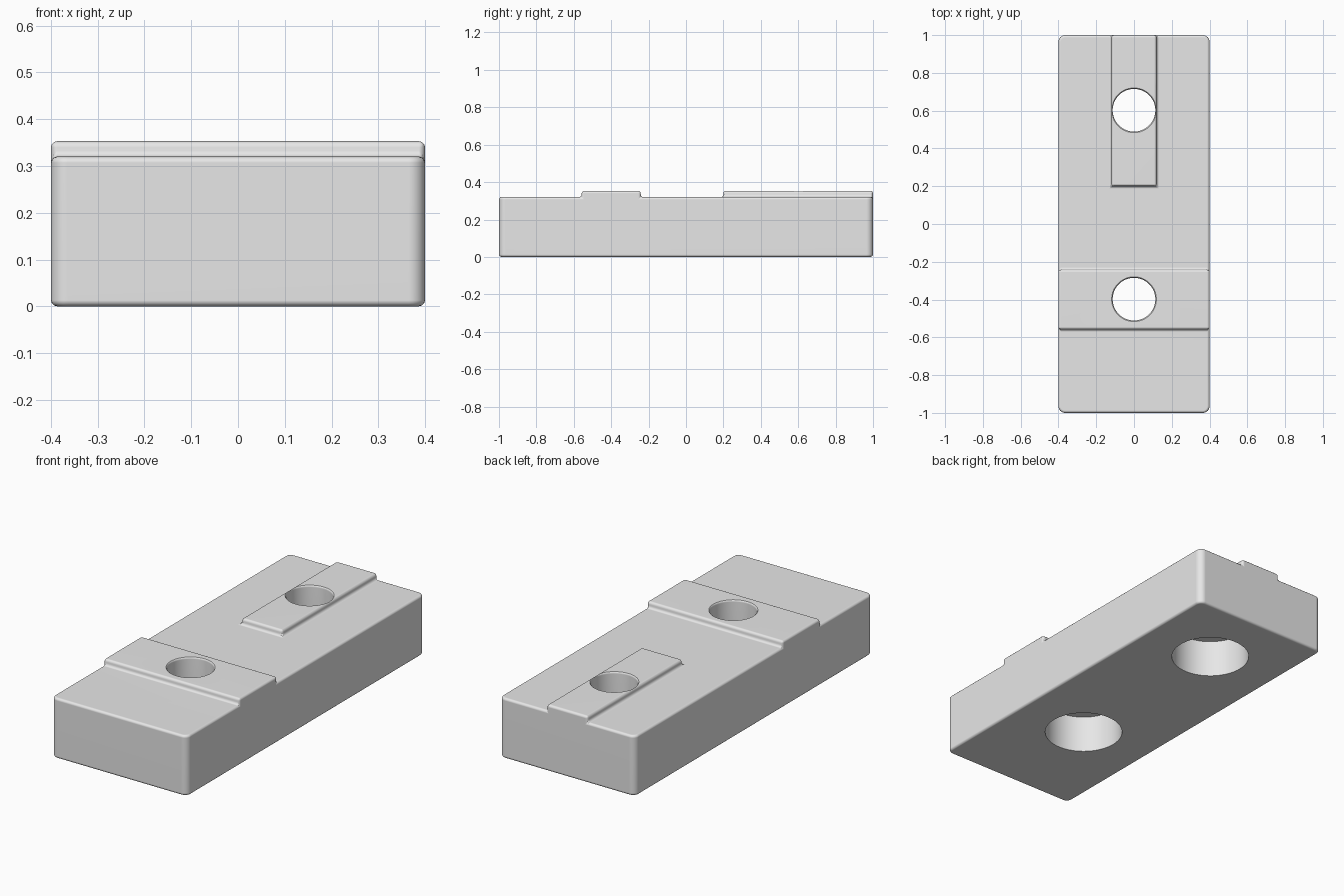
import bpy, bmesh, math
from mathutils import Vector

if "Cube" in bpy.data.objects:
    bpy.data.objects.remove(bpy.data.objects["Cube"], do_unlink=True)

grey = bpy.data.materials.new("plain grey")
grey.use_nodes = True
grey.diffuse_color = (0.8, 0.8, 0.8, 1)
grey.node_tree.nodes["Principled BSDF"].inputs["Base Color"].default_value = (0.8, 0.8, 0.8, 1)


def loft(name, rings):
    """Solid through equal-length rings of points, capped at both ends."""
    bm = bmesh.new()
    loops = [[bm.verts.new(p) for p in ring] for ring in rings]
    n = len(loops[0])
    for a, b in zip(loops, loops[1:]):
        for i in range(n):
            j = (i + 1) % n
            bm.faces.new((a[i], a[j], b[j], b[i]))
    bm.faces.new(loops[0])
    bm.faces.new(loops[-1])
    bmesh.ops.recalc_face_normals(bm, faces=bm.faces)
    mesh = bpy.data.meshes.new(name)
    bm.to_mesh(mesh)
    bm.free()
    mesh.materials.append(grey)
    obj = bpy.data.objects.new(name, mesh)
    bpy.context.collection.objects.link(obj)
    return obj


def apply_modifier(obj, kind, **settings):
    mod = obj.modifiers.new(kind.title(), kind)
    for key, value in settings.items():
        setattr(mod, key, value)
    bpy.ops.object.select_all(action="DESELECT")
    bpy.context.view_layer.objects.active = obj
    obj.select_set(True)
    bpy.ops.object.modifier_apply(modifier=mod.name)


def combine(obj, tool, operation):
    apply_modifier(obj, "BOOLEAN", object=tool, operation=operation, solver="EXACT")
    bpy.data.objects.remove(tool, do_unlink=True)


half_x, half_y = 0.4, 1.0
deck, top = 0.32, 0.353
ridge_y, ridge_half = -0.4, 0.158

# Block with cross ridge: side profile, left oversize until trimmed
y0, y1 = ridge_y - ridge_half, ridge_y + ridge_half
profile = [(-1.1, 0), (1.1, 0), (1.1, deck), (y1, deck), (y1, top),
           (y0, top), (y0, deck), (-1.1, deck)]
block = loft("mounting_block", [[(x, y, z) for y, z in profile] for x in (-0.5, 0.5)])

# Lengthwise tongue at the back
tongue_plan = [(-0.12, 0.2), (0.12, 0.2), (0.12, 1.1), (-0.12, 1.1)]
tongue = loft("tongue", [[(x, y, z) for x, y in tongue_plan] for z in (0.2, top)])
combine(block, tongue, "UNION")

# Trim to a rounded rectangle outline
corner, steps = 0.035, 6
outline = []
for k, (sx, sy) in enumerate([(1, 1), (-1, 1), (-1, -1), (1, -1)]):
    for i in range(steps + 1):
        a = math.pi / 2 * (k + i / steps)
        outline.append((sx * (half_x - corner) + corner * math.cos(a),
                        sy * (half_y - corner) + corner * math.sin(a)))
trim = loft("outline_trim", [[(x, y, z) for x, y in outline] for z in (-0.1, 0.6)])
combine(block, trim, "INTERSECT")

# Soften all edges and fillet the steps
apply_modifier(block, "BEVEL", width=0.013, segments=3, limit_method="ANGLE",
               angle_limit=math.radians(40), use_clamp_overlap=False)

# Counterbored bolt holes with a rounded upper rim
bore = [(0.195, -0.1), (0.195, 0.2), (0.113, 0.2), (0.113, 0.344),
        (0.115, 0.35), (0.119, 0.3535), (0.119, 0.4)]
sides = 64
for y in (0.602, -0.398):
    centre = Vector((0, y, 0))
    rings = [[centre + Vector((r * math.cos(math.tau * i / sides),
                               r * math.sin(math.tau * i / sides), z))
              for i in range(sides)] for r, z in bore]
    combine(block, loft("bore_cutter", rings), "DIFFERENCE")

# Smooth rounded edges, flat broad faces
bpy.ops.object.select_all(action="DESELECT")
bpy.context.view_layer.objects.active = block
block.select_set(True)
bpy.ops.object.shade_smooth_by_angle(angle=math.radians(35))
weighted = block.modifiers.new("Weighted Normal", "WEIGHTED_NORMAL")
weighted.keep_sharp = True
